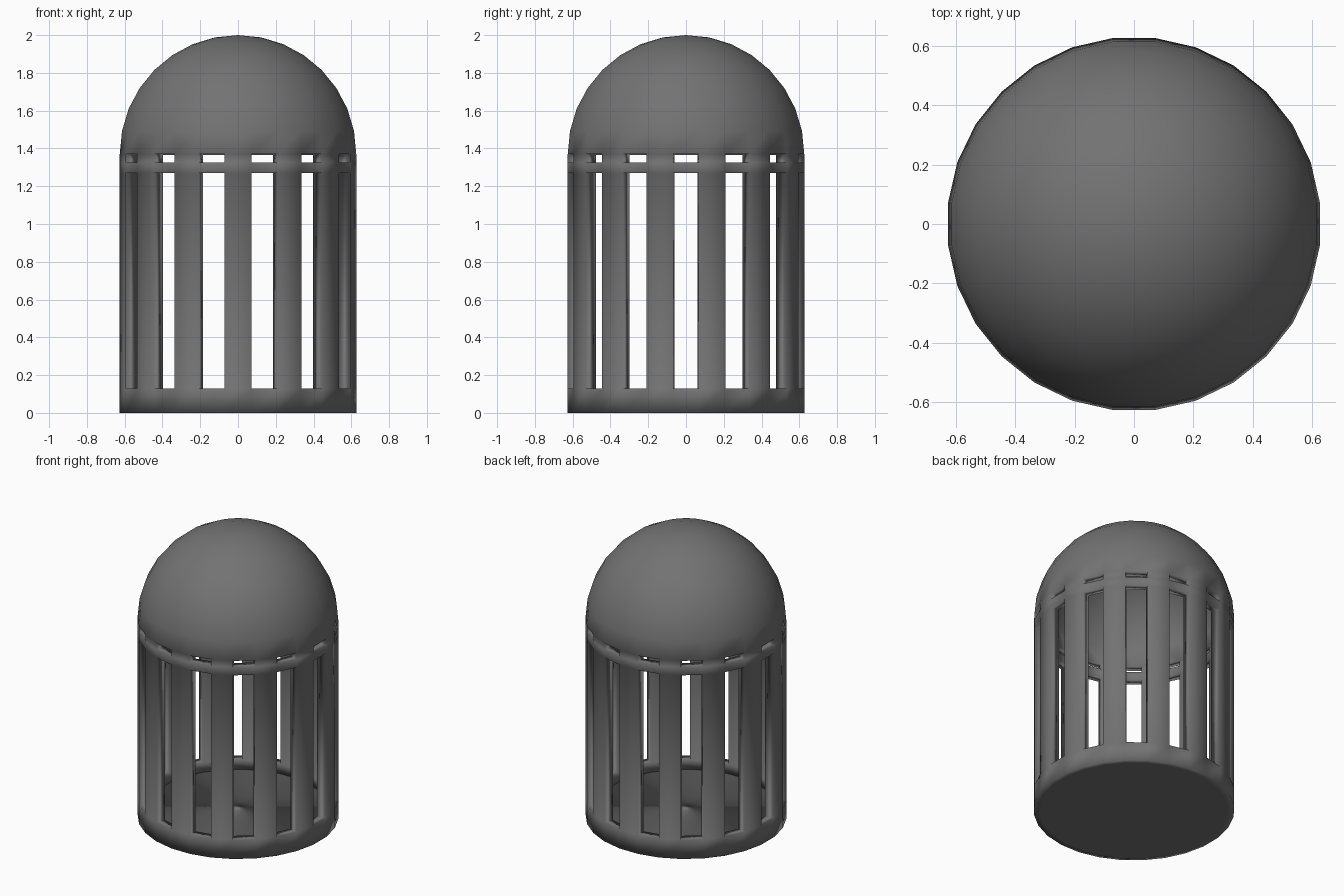
import bpy, bmesh
from math import sin, cos, pi

cube = bpy.data.objects.get("Cube")
if cube:
    bpy.data.objects.remove(cube, do_unlink=True)

SIDES = 28
RADIUS = 0.63
WALL = 0.065
DOME_BASE = 1.37
DOME_RINGS = 8

grey = bpy.data.materials.new("dark grey")
grey.use_nodes = True
colour = (0.17, 0.17, 0.17, 1)
grey.diffuse_color = colour
grey.node_tree.nodes["Principled BSDF"].inputs["Base Color"].default_value = colour

bm = bmesh.new()


def ring(radius, z):
    """One polygon loop, turned so that a flat side faces the front."""
    angles = [2 * pi * (i - 0.5) / SIDES - pi / 2 for i in range(SIDES)]
    return [bm.verts.new((radius * cos(a), radius * sin(a), z)) for a in angles]


def bridge(low, high, slotted=False):
    """Join two loops; a slotted band keeps only every other side."""
    for i in range(0, SIDES, 2 if slotted else 1):
        j = (i + 1) % SIDES
        bm.faces.new((low[i], low[j], high[j], high[i]))


# Floor, base band, slats, hoop and upper slots
floor = ring(RADIUS - 0.04, 0)
bm.faces.new(floor[::-1])
previous = ring(RADIUS, 0)
bridge(floor, previous)
for top, slotted in ((0.13, False), (1.27, True), (1.325, False), (DOME_BASE, True)):
    loop = ring(RADIUS, top)
    bridge(previous, loop, slotted)
    previous = loop

# Dome
for k in range(1, DOME_RINGS):
    a = pi / 2 * k / DOME_RINGS
    loop = ring(RADIUS * cos(a), DOME_BASE + RADIUS * sin(a))
    bridge(previous, loop)
    previous = loop
pole = bm.verts.new((0, 0, DOME_BASE + RADIUS))
for i in range(SIDES):
    bm.faces.new((previous[i], previous[(i + 1) % SIDES], pole))

bmesh.ops.recalc_face_normals(bm, faces=bm.faces)
for face in bm.faces:
    face.smooth = True

mesh = bpy.data.meshes.new("domed_cage")
bm.to_mesh(mesh)
bm.free()
mesh.materials.append(grey)
cage = bpy.data.objects.new("domed_cage", mesh)
bpy.context.collection.objects.link(cage)

# Wall thickness, grown inwards
shell = cage.modifiers.new("wall_thickness", "SOLIDIFY")
shell.thickness = WALL
shell.offset = -1
shell.use_even_offset = True
